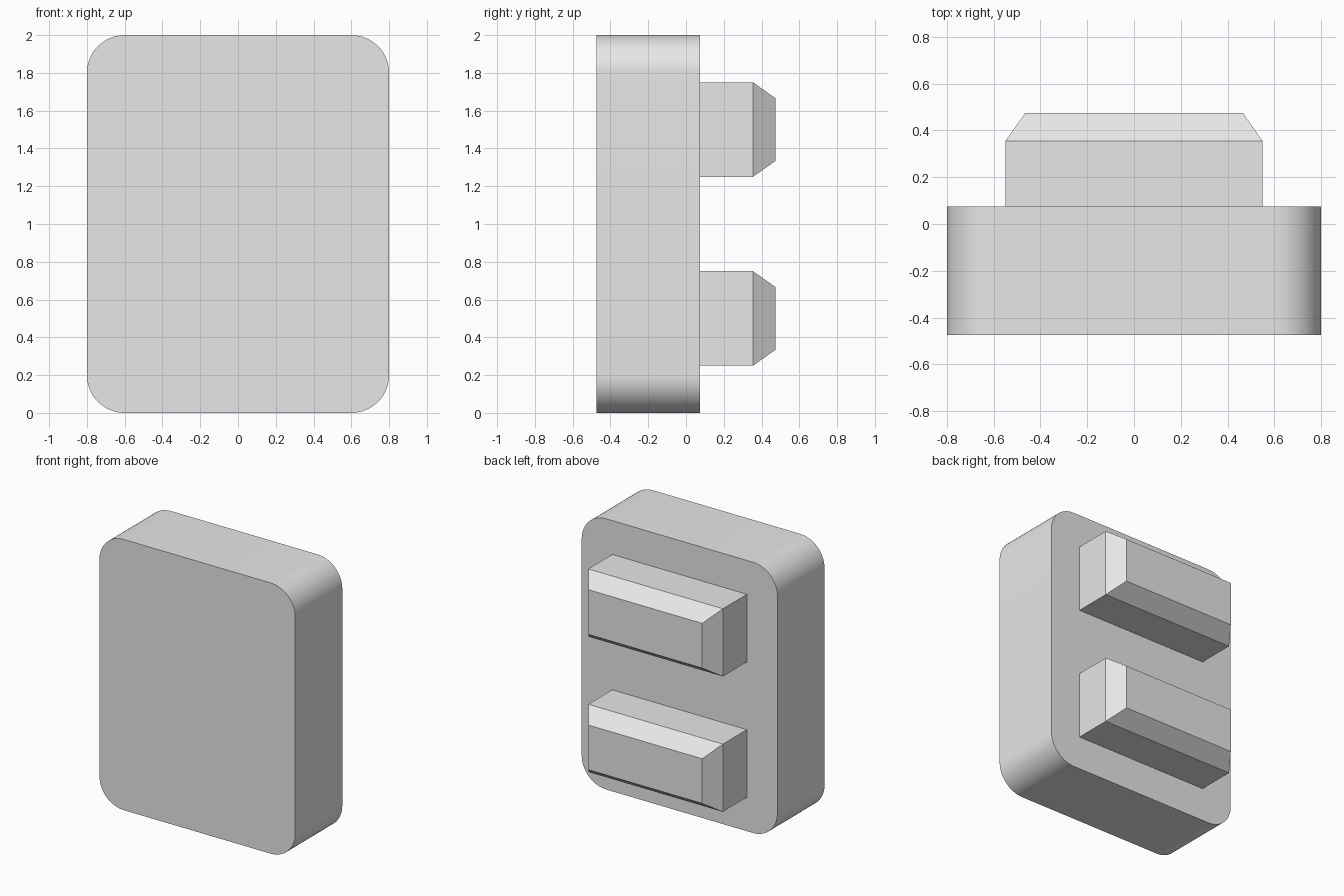
import bpy
import bmesh
import math
from mathutils import Matrix, Vector

cube = bpy.data.objects.get("Cube")
if cube:
    bpy.data.objects.remove(cube, do_unlink=True)

# Single plain grey finish
grey = bpy.data.materials.new("light grey")
grey.use_nodes = True
grey.diffuse_color = (0.8, 0.8, 0.8, 1)
grey.node_tree.nodes["Principled BSDF"].inputs["Base Color"].default_value = (0.8, 0.8, 0.8, 1)

FRONT, BACK = -0.475, 0.075       # plate faces
SHOULDER, TIP = 0.355, 0.475      # where a peg starts to taper, and its end


def box(bm, low, high):
    low, high = Vector(low), Vector(high)
    place = Matrix.Translation((low + high) / 2) @ Matrix.Diagonal((*(high - low), 1))
    return bmesh.ops.create_cube(bm, size=1, matrix=place)["verts"]


def add_object(name, bm):
    bmesh.ops.recalc_face_normals(bm, faces=bm.faces)
    mesh = bpy.data.meshes.new(name)
    bm.to_mesh(mesh)
    bm.free()
    mesh.materials.append(grey)
    obj = bpy.data.objects.new(name, mesh)
    bpy.context.collection.objects.link(obj)
    return obj


# Thick plate with rounded corners
bm = bmesh.new()
box(bm, (-0.8, FRONT, 0), (0.8, BACK, 2))
corners = [e for e in bm.edges if abs(e.verts[0].co.y - e.verts[1].co.y) > 0.1]
bmesh.ops.bevel(bm, geom=corners, offset=0.2, segments=16, profile=0.5, affect='EDGES')
plate = add_object("plate", bm)
bpy.ops.object.select_all(action='DESELECT')
plate.select_set(True)
bpy.context.view_layer.objects.active = plate
bpy.ops.object.shade_smooth_by_angle(angle=math.radians(30))

# Two pegs on the back, each with a chamfered end
for name, z in (("lower_peg", 0.5), ("upper_peg", 1.5)):
    bm = bmesh.new()
    box(bm, (-0.55, BACK - 0.02, z - 0.25), (0.55, SHOULDER, z + 0.25))
    end = max(bm.faces, key=lambda f: f.calc_center_median().y)
    bmesh.ops.inset_region(bm, faces=[end], thickness=TIP - SHOULDER)
    for v in end.verts:
        v.co.y = TIP
    add_object(name, bm)
